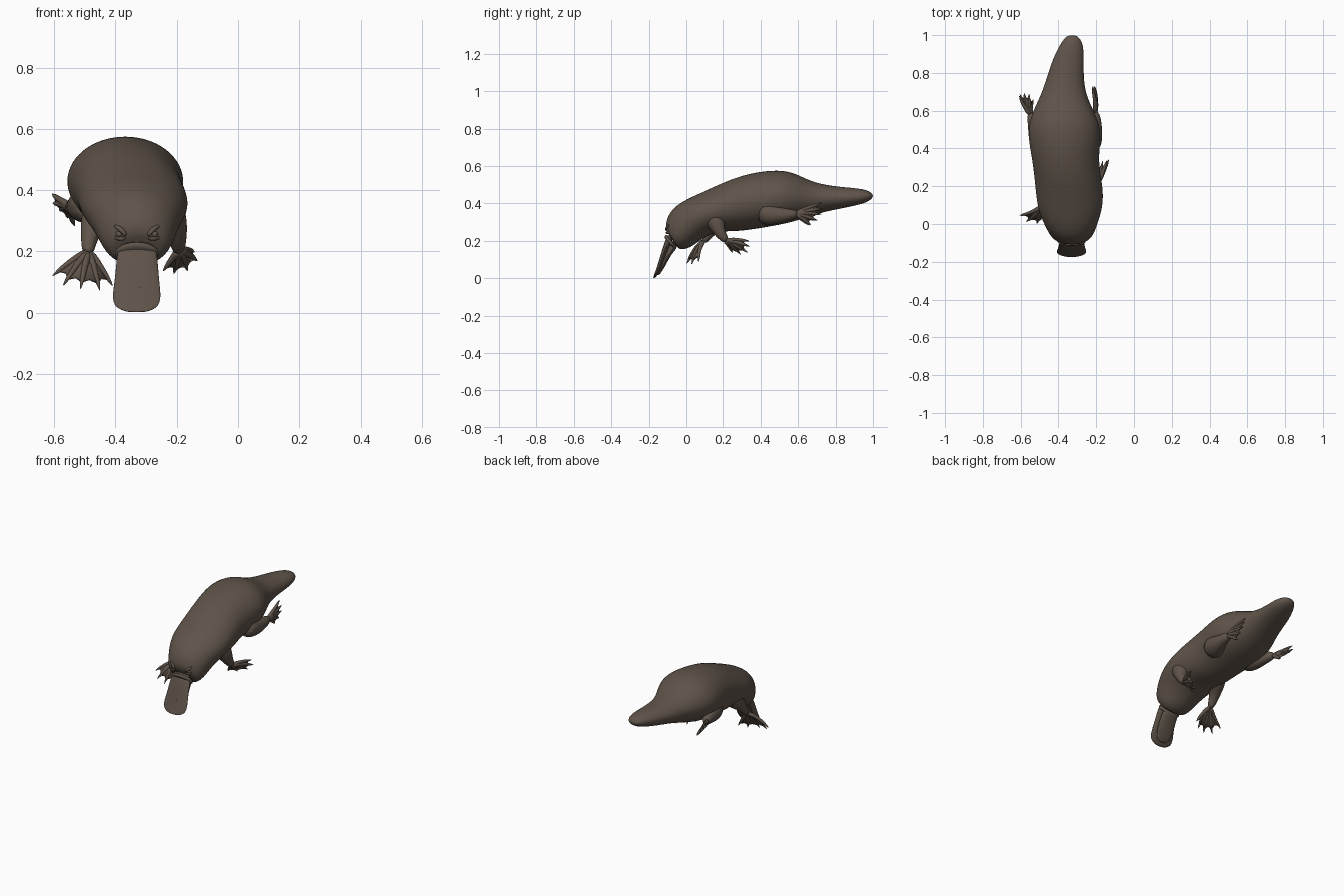
import bpy, bmesh, math
from mathutils import Vector

if "Cube" in bpy.data.objects:
    bpy.data.objects.remove(bpy.data.objects["Cube"])

fur = bpy.data.materials.new("dark brown")
fur.use_nodes = True
COLOUR = (0.115, 0.088, 0.068, 1)
fur.diffuse_color = COLOUR
fur.node_tree.nodes["Principled BSDF"].inputs["Base Color"].default_value = COLOUR


def finish(name, bm, subdiv=1):
    bmesh.ops.recalc_face_normals(bm, faces=bm.faces)
    for f in bm.faces:
        f.smooth = True
    mesh = bpy.data.meshes.new(name)
    bm.to_mesh(mesh)
    bm.free()
    mesh.materials.append(fur)
    ob = bpy.data.objects.new(name, mesh)
    bpy.context.collection.objects.link(ob)
    if subdiv:
        ob.modifiers.new("smooth", "SUBSURF").levels = subdiv
        ob.modifiers["smooth"].render_levels = subdiv
    return ob


def loft(bm, rings, sides):
    """Skin rings given as (centre, side vector, up vector)."""
    loops = []
    for c, u, v in rings:
        angles = [2 * math.pi * i / sides for i in range(sides)]
        loops.append([bm.verts.new(c + u * math.cos(a) + v * math.sin(a)) for a in angles])
    for a, b in zip(loops, loops[1:]):
        for i in range(sides):
            j = (i + 1) % sides
            bm.faces.new((a[i], a[j], b[j], b[i]))
    bm.faces.new(loops[0])
    bm.faces.new(loops[-1])


def sections(name, rows, sides=24):
    """Rows: top y, top z, bottom y, bottom z, right x, left x."""
    bm = bmesh.new()
    rings = []
    for ty, tz, by, bz, xr, xl in rows:
        x = (xr + xl) / 2
        top, bottom = Vector((x, ty, tz)), Vector((x, by, bz))
        rings.append(((top + bottom) / 2, Vector(((xl - xr) / 2, 0, 0)), (top - bottom) / 2))
    loft(bm, rings, sides)
    return finish(name, bm, 2)


def tube(bm, points, radii, sides=10):
    pts = [Vector(p) for p in points]
    rings = []
    for i, p in enumerate(pts):
        t = (pts[min(i + 1, len(pts) - 1)] - pts[max(i - 1, 0)]).normalized()
        u = t.cross(Vector((0.3, 0.2, 0.93))).normalized()
        rings.append((p, u * radii[i], t.cross(u) * radii[i]))
    loft(bm, rings, sides)


def ball(name, centre, scale):
    bm = bmesh.new()
    bmesh.ops.create_uvsphere(bm, u_segments=20, v_segments=12, radius=1)
    bmesh.ops.scale(bm, vec=scale, verts=bm.verts)
    bmesh.ops.translate(bm, vec=centre, verts=bm.verts)
    return finish(name, bm, 0)


def foot(name, wrist, tips, bow):
    """Webbed fan of clawed toes; bow lifts the knuckles."""
    w, tips = Vector(wrist), [Vector(t) for t in tips]
    bow = Vector(bow)
    bm = bmesh.new()
    for t in tips:
        path = [w, w.lerp(t, .35) + bow, w.lerp(t, .7) + bow * .6, w.lerp(t, .8) + bow * .4, t]
        tube(bm, path, (.016, .012, .009, .008, .001), 8)
    finish(name + "_toes", bm)
    web = bmesh.new()
    root = web.verts.new(w)
    mids = [web.verts.new(w.lerp(t, .4) + bow * .8) for t in tips]
    ends = [web.verts.new(w.lerp(t, .82) + bow * .3) for t in tips]
    for i in range(len(tips) - 1):
        scallop = web.verts.new(w.lerp((tips[i] + tips[i + 1]) / 2, .74) + bow * .3)
        web.faces.new((root, mids[i], mids[i + 1]))
        web.faces.new((mids[i], ends[i], scallop))
        web.faces.new((mids[i], scallop, mids[i + 1]))
        web.faces.new((mids[i + 1], scallop, ends[i + 1]))
    ob = finish(name + "_web", web, 0)
    solid = ob.modifiers.new("thickness", "SOLIDIFY")
    solid.thickness, solid.offset = .009, 0


def limb(name, points, radii):
    bm = bmesh.new()
    tube(bm, points, radii, 14)
    finish(name, bm, 2)


# Head, trunk and tail in one skin
sections("body", [
    (-.092, .235, -.05, .165, -.395, -.265),
    (-.112, .265, -.03, .15, -.425, -.235),
    (-.105, .32, .02, .16, -.45, -.21),
    (-.07, .38, .08, .205, -.475, -.193),
    (.01, .428, .14, .24, -.508, -.168),
    (.11, .47, .2, .25, -.52, -.16),
    (.21, .517, .28, .25, -.528, -.172),
    (.32, .557, .36, .26, -.54, -.187),
    (.44, .577, .45, .275, -.56, -.175),
    (.53, .577, .52, .288, -.56, -.178),
    (.60, .554, .60, .308, -.535, -.213),
    (.68, .513, .69, .34, -.492, -.254),
    (.78, .493, .78, .363, -.46, -.267),
    (.88, .484, .87, .38, -.43, -.264),
    (.955, .476, .945, .397, -.392, -.268),
    (.99, .46, .985, .415, -.365, -.29),
    (1.0, .445, .998, .432, -.345, -.31)])

# Bill: broad upper plate and narrower lower jaw
sections("upper_bill", [
    (-.095, .245, -.06, .22, -.39, -.268),
    (-.12, .18, -.095, .165, -.397, -.262),
    (-.141, .11, -.118, .098, -.403, -.257),
    (-.158, .055, -.138, .045, -.412, -.25),
    (-.169, .024, -.153, .016, -.403, -.259),
    (-.175, .007, -.164, .004, -.375, -.287),
    (-.176, .002, -.17, .001, -.35, -.312)])
sections("lower_bill", [
    (-.07, .21, -.042, .165, -.385, -.275),
    (-.1, .155, -.075, .135, -.383, -.277),
    (-.122, .09, -.104, .08, -.388, -.272),
    (-.143, .04, -.13, .034, -.38, -.28),
    (-.155, .018, -.147, .015, -.355, -.305)])
sections("bill_shield", [
    (-.105, .238, -.048, .168, -.398, -.262),
    (-.117, .226, -.053, .158, -.405, -.257),
    (-.116, .211, -.062, .15, -.398, -.262)])

# Eyes, brow folds and nostrils, mirrored about the head's midline
MID = -.33
for label, s in (("right", -1), ("left", 1)):
    ball(label + "_eye", (MID + s * .058, -.094, .256), (.011, .011, .011))
    limb(label + "_brow", [(MID + s * .035, -.106, .25), (MID + s * .05, -.104, .272),
                           (MID + s * .075, -.09, .285)], (.005, .01, .005))
    limb(label + "_cheek_fold", [(MID + s * .036, -.108, .243), (MID + s * .058, -.098, .24),
                                 (MID + s * .08, -.08, .25)], (.005, .008, .004))
    ball(label + "_nostril", (MID + s * .009, -.147, .08), (.006, .004, .004))

# Front legs: one reaching forward, the other sweeping back
limb("right_front_leg", [(-.44, .2, .34), (-.475, .16, .285), (-.487, .125, .24), (-.49, .09, .19)],
     (.07, .045, .027, .02))
foot("right_front_foot", (-.488, .095, .2),
     [(-.608, .045, .118), (-.572, .012, .087), (-.515, .002, .075),
      (-.45, .028, .07), (-.408, .065, .085)], (0, -.012, .008))
limb("left_front_leg", [(-.24, .14, .34), (-.205, .17, .28), (-.195, .185, .235), (-.195, .22, .195)],
     (.07, .045, .028, .02))
foot("left_front_foot", (-.195, .21, .2),
     [(-.142, .34, .198), (-.132, .345, .168), (-.165, .335, .135),
      (-.21, .295, .125), (-.245, .25, .135)], (.004, 0, .008))

# Hind legs trailing along the flanks
limb("right_hind_leg", [(-.47, .4, .36), (-.51, .47, .345), (-.53, .54, .345), (-.55, .59, .345)],
     (.075, .055, .033, .022))
foot("right_hind_foot", (-.545, .575, .345),
     [(-.608, .68, .388), (-.605, .69, .358), (-.582, .695, .333),
      (-.555, .69, .308), (-.533, .66, .282)], (-.008, 0, .004))
limb("left_hind_leg", [(-.25, .4, .355), (-.215, .47, .335), (-.203, .54, .338), (-.207, .6, .345)],
     (.075, .055, .033, .022))
foot("left_hind_foot", (-.206, .585, .345),
     [(-.222, .73, .405), (-.212, .735, .373), (-.206, .727, .342),
      (-.206, .705, .308), (-.212, .67, .282)], (.008, 0, .004))
